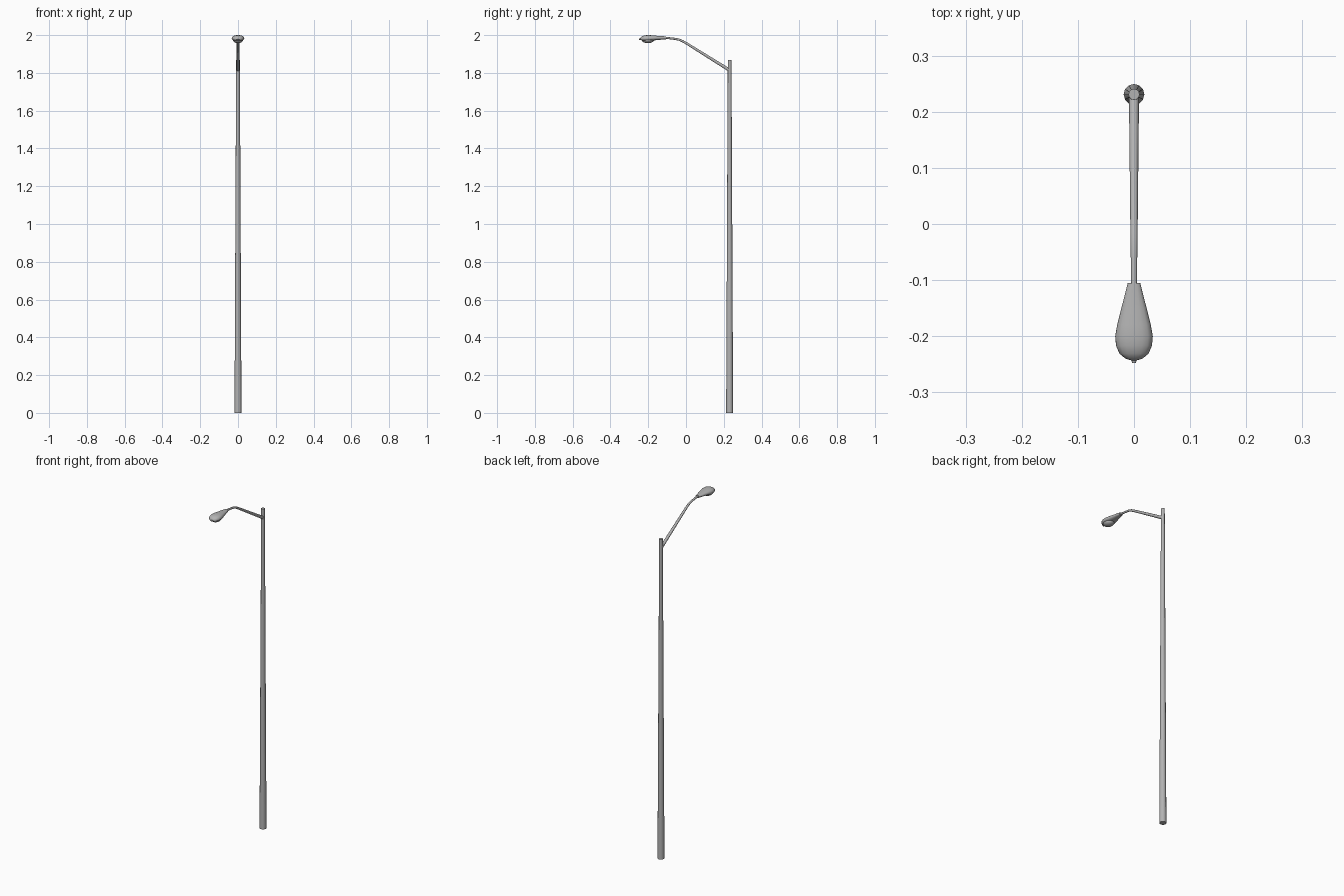
import bpy, bmesh, math

if "Cube" in bpy.data.objects:
    bpy.data.objects.remove(bpy.data.objects["Cube"])

# Mid-dark grey metal
grey = bpy.data.materials.new("grey_metal")
grey.diffuse_color = (0.45, 0.45, 0.45, 1)
grey.use_nodes = True
grey.node_tree.nodes["Principled BSDF"].inputs["Base Color"].default_value = grey.diffuse_color


def loft(name, rings):
    """Skin a list of equally sized point rings and cap both ends."""
    bm = bmesh.new()
    loops = [[bm.verts.new(p) for p in ring] for ring in rings]
    n = len(loops[0])
    for a, b in zip(loops, loops[1:]):
        for i in range(n):
            j = (i + 1) % n
            bm.faces.new((a[i], a[j], b[j], b[i]))
    bm.faces.new(loops[0])
    bm.faces.new(loops[-1])
    bmesh.ops.recalc_face_normals(bm, faces=bm.faces)
    mesh = bpy.data.meshes.new(name)
    bm.to_mesh(mesh)
    bm.free()
    mesh.materials.append(grey)
    ob = bpy.data.objects.new(name, mesh)
    bpy.context.collection.objects.link(ob)
    bpy.ops.object.select_all(action='DESELECT')
    bpy.context.view_layer.objects.active = ob
    ob.select_set(True)
    bpy.ops.object.shade_smooth_by_angle(angle=math.radians(40))
    return ob


def circle(n):
    return [(math.cos(2 * math.pi * i / n), math.sin(2 * math.pi * i / n))
            for i in range(n)]


# Tapered pole
POLE_Y = 0.231
loft("pole", [[(r * c, POLE_Y + r * s, z) for c, s in circle(12)]
              for z, r in ((0, 0.0185), (1.868, 0.0098))])

# Tapered bracket arm, bent near the lamp: y, z, radius
path = [(0.231, 1.814, 0.009), (0.0, 1.958, 0.0066), (-0.02, 1.969, 0.0063),
        (-0.037, 1.976, 0.006), (-0.058, 1.980, 0.0058), (-0.115, 1.987, 0.0055)]
rings = []
for k, (y, z, r) in enumerate(path):
    p, q = path[max(k - 1, 0)], path[min(k + 1, len(path) - 1)]
    dy, dz = q[0] - p[0], q[1] - p[1]
    length = math.hypot(dy, dz)
    rings.append([(r * c, y - r * s * dz / length, z + r * s * dy / length)
                  for c, s in circle(10)])
loft("bracket_arm", rings)

# Teardrop lamp housing: y, half width, middle z, height above, depth below
sections = [(-0.105, 0.011, 1.986, 0.007, 0.008),
            (-0.150, 0.0225, 1.985, 0.011, 0.011),
            (-0.180, 0.030, 1.983, 0.016, 0.012),
            (-0.200, 0.0335, 1.982, 0.018, 0.012),
            (-0.217, 0.032, 1.981, 0.018, 0.011),
            (-0.231, 0.026, 1.980, 0.015, 0.009),
            (-0.240, 0.015, 1.979, 0.009, 0.005),
            (-0.243, 0.005, 1.978, 0.004, 0.003),
            (-0.248, 0.003, 1.978, 0.003, 0.003)]
rings = []
for y, w, z, up, down in sections:
    ring = []
    for c, s in circle(16):
        # slightly squared ellipse for fuller shoulders
        sx, sz = (math.copysign(abs(v) ** 0.85, v) for v in (c, s))
        ring.append((w * sx, y, z + sz * (up if s > 0 else down)))
    rings.append(ring)
loft("lamp_housing", rings)

# Shallow glass bowl under the housing
bowl = []
for k in range(6):
    a = math.radians(k * 17)
    bowl.append([(0.027 * math.cos(a) * c, -0.202 + 0.033 * math.cos(a) * s,
                  1.975 - 0.018 * math.sin(a)) for c, s in circle(16)])
loft("lamp_bowl", bowl)
